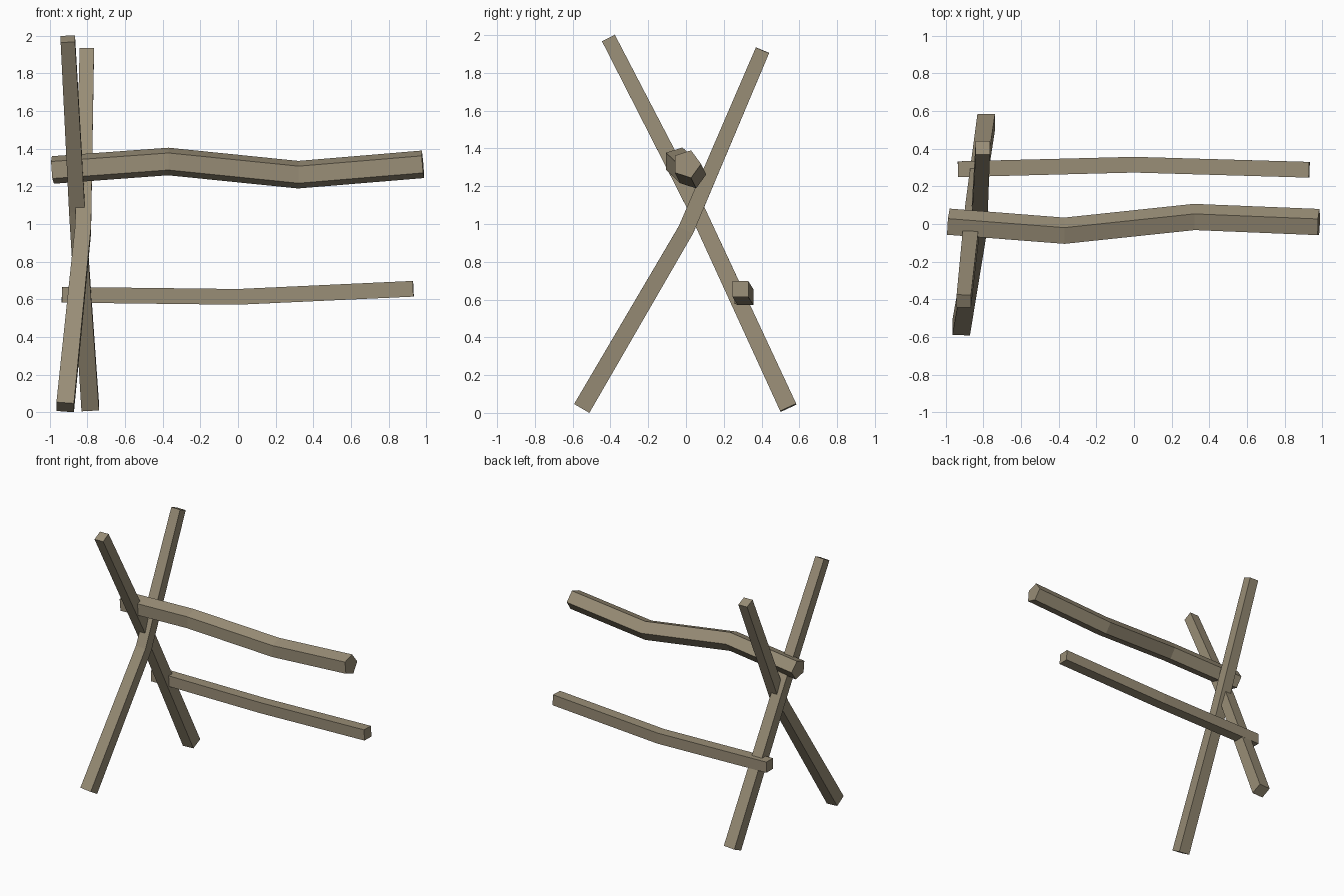
import bpy, bmesh, math
from mathutils import Vector

if "Cube" in bpy.data.objects:
    bpy.data.objects.remove(bpy.data.objects["Cube"])

wood = bpy.data.materials.new("weathered_wood")
wood.diffuse_color = (0.318, 0.269, 0.183, 1)
wood.use_nodes = True
wood.node_tree.nodes["Principled BSDF"].inputs["Base Color"].default_value = wood.diffuse_color


def beam(name, points, radii, sides, phase, side_axis):
    """Faceted log swept along a bent path, ends cut square."""
    pts = [Vector(p) for p in points]
    bm = bmesh.new()
    rings = []
    for i, p in enumerate(pts):
        before = (p - pts[i - 1]).normalized() if i else Vector()
        after = (pts[i + 1] - p).normalized() if i < len(pts) - 1 else Vector()
        t = (before + after).normalized()
        u = Vector(side_axis)
        u = (u - t * u.dot(t)).normalized()
        v = t.cross(u)
        ring = []
        for k in range(sides):
            a = math.radians(phase + 360 * k / sides)
            ring.append(bm.verts.new(p + radii[i] * (u * math.cos(a) + v * math.sin(a))))
        rings.append(ring)
    for a, b in zip(rings, rings[1:]):
        for k in range(sides):
            n = (k + 1) % sides
            bm.faces.new((a[k], a[n], b[n], b[k]))
    bm.faces.new(rings[0])
    bm.faces.new(rings[-1])
    bmesh.ops.recalc_face_normals(bm, faces=bm.faces)
    mesh = bpy.data.meshes.new(name)
    bm.to_mesh(mesh)
    bm.free()
    mesh.materials.append(wood)
    obj = bpy.data.objects.new(name, mesh)
    bpy.context.collection.objects.link(obj)


# Crossed square poles, tapering upward
taper = (0.066, 0.06, 0.054)
beam("crossed_pole_front_foot",
     [(-0.918, -0.55, 0.027), (-0.823, 0.0, 0.97), (-0.803, 0.405, 1.92)],
     taper, 4, 45, (1, 0, 0))
beam("crossed_pole_back_foot",
     [(-0.785, 0.542, 0.027), (-0.855, 0.055, 1.08), (-0.904, -0.41, 1.983)],
     taper, 4, 45, (1, 0, 0))

# Five-sided upper rail
beam("upper_rail",
     [(-0.985, 0.005, 1.287), (-0.37, -0.043, 1.332), (0.32, 0.03, 1.262), (0.982, 0.003, 1.317)],
     (0.077,) * 4, 5, 0, (0, 1, 0))

# Square lower rail
beam("lower_rail",
     [(-0.935, 0.291, 0.624), (0.0, 0.315, 0.613), (0.931, 0.288, 0.656)],
     (0.059,) * 3, 4, 45, (0, 1, 0))
